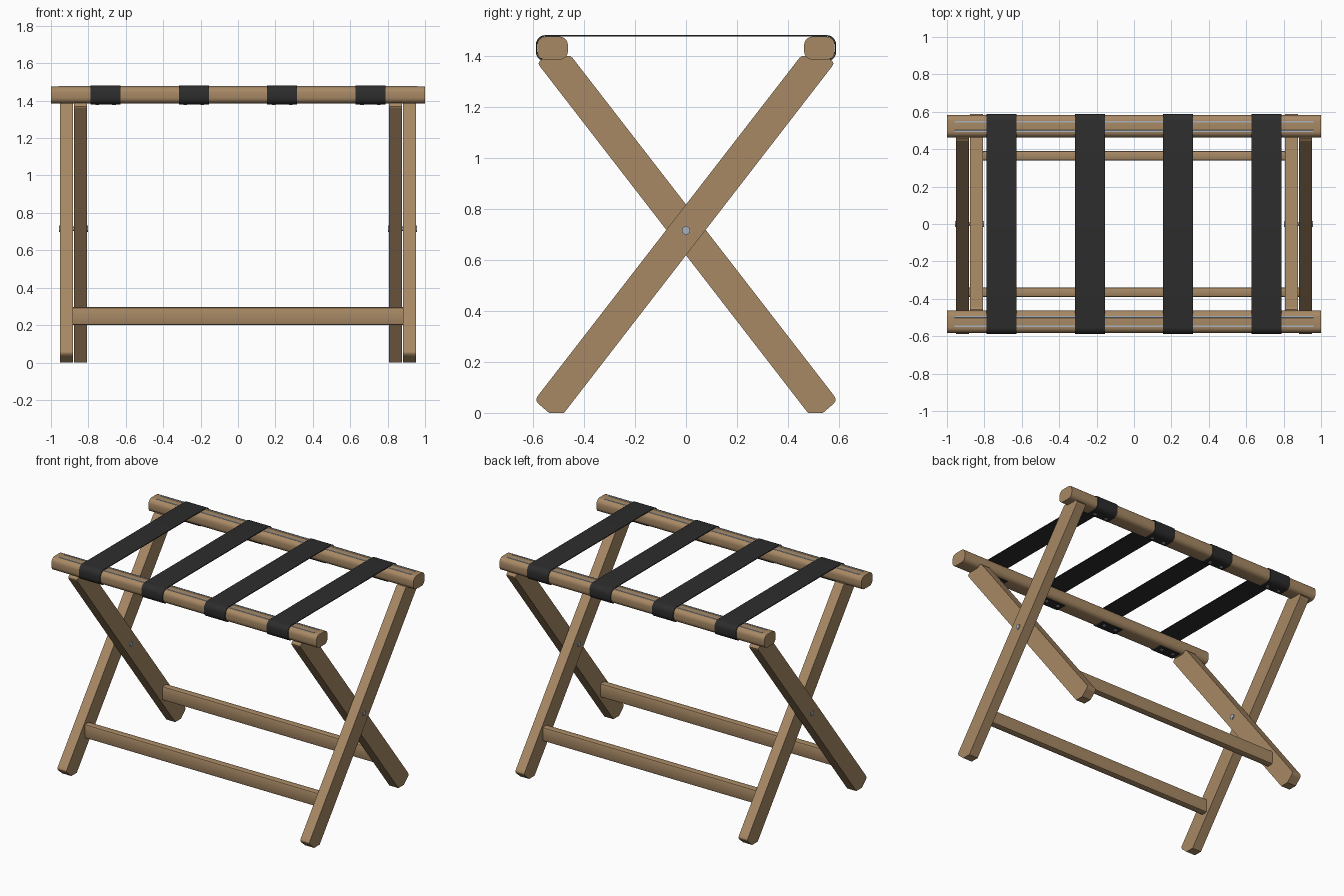
import bpy, bmesh, math

if "Cube" in bpy.data.objects:
    bpy.data.objects.remove(bpy.data.objects["Cube"])


def material(name, rgb):
    m = bpy.data.materials.new(name)
    m.diffuse_color = (*rgb, 1)
    m.use_nodes = True
    m.node_tree.nodes["Principled BSDF"].inputs["Base Color"].default_value = m.diffuse_color
    return m


WOOD = material("wood", (0.39, 0.25, 0.13))
WEBBING = material("black_webbing", (0.026, 0.026, 0.026))
METAL = material("grey_metal", (0.40, 0.45, 0.51))


def prism(name, profile, x0, x1, mat, smooth=False):
    """Extrude a (y, z) outline along x."""
    bm = bmesh.new()
    a = [bm.verts.new((x0, y, z)) for y, z in profile]
    b = [bm.verts.new((x1, y, z)) for y, z in profile]
    n = len(profile)
    bm.faces.new(a)
    bm.faces.new(b)
    for i in range(n):
        j = (i + 1) % n
        bm.faces.new((a[i], a[j], b[j], b[i]))
    bmesh.ops.recalc_face_normals(bm, faces=bm.faces)
    me = bpy.data.meshes.new(name)
    bm.to_mesh(me)
    bm.free()
    me.materials.append(mat)
    ob = bpy.data.objects.new(name, me)
    bpy.context.collection.objects.link(ob)
    if smooth:
        bpy.ops.object.select_all(action='DESELECT')
        ob.select_set(True)
        bpy.context.view_layer.objects.active = ob
        bpy.ops.object.shade_smooth_by_angle(angle=math.radians(35))
    return ob


def arc(cy, cz, r, a0, a1, seg=5):
    angles = [math.radians(a0 + (a1 - a0) * i / seg) for i in range(seg + 1)]
    return [(cy + r * math.cos(a), cz + r * math.sin(a)) for a in angles]


def rounded_rect(cy, cz, w, h, r, seg=5):
    pts = []
    for k, (sy, sz) in enumerate([(1, 1), (-1, 1), (-1, -1), (1, -1)]):
        pts += arc(cy + sy * (w / 2 - r), cz + sz * (h / 2 - r), r, 90 * k, 90 * k + 90, seg)
    return pts


def flip(pts):
    return [(-y, z) for y, z in pts]


RAIL_Y, RAIL_Z, RAIL_W, RAIL_H, RAIL_R = 0.523, 1.43, 0.12, 0.09, 0.032
PIVOT_Z = 0.715
STRAPS = (-0.708, -0.236, 0.236, 0.708)

# Leg outline, leaning from bottom front to top back
LEG = [(-0.537, 0), (-0.478, 0), (0.574, 1.360), (0.578, 1.370), (0.572, 1.381),
       (0.555, 1.392), (0.53, 1.40), (0.456, 1.40), (0.445, 1.392),
       (-0.580, 0.068), (-0.587, 0.056), (-0.587, 0.048), (-0.580, 0.037)]

for side, s in (("left", -1), ("right", 1)):
    # Crossing legs
    prism(f"outer_leg_{side}", LEG, s * 0.882, s * 0.951, WOOD)
    prism(f"inner_leg_{side}", flip(LEG), s * 0.808, s * 0.876, WOOD)
    # Pivot bolt with hexagonal heads
    for part, x0, x1, r in (("shaft", 0.81, 0.95, 0.011),
                            ("outer_head", 0.950, 0.957, 0.018),
                            ("inner_head", 0.802, 0.809, 0.018)):
        prism(f"pivot_{part}_{side}", arc(0, PIVOT_Z, r, 30, 330, 5), s * x0, s * x1, METAL)

for end, s, reach in (("front", -1, 0.884), ("back", 1, 0.81)):
    # Top rail
    prism(f"top_rail_{end}", rounded_rect(s * RAIL_Y, RAIL_Z, RAIL_W, RAIL_H, RAIL_R),
          -1, 1, WOOD, True)
    # Low stretcher between the matching pair of legs
    prism(f"stretcher_{end}", rounded_rect(s * 0.365, 0.248, 0.05, 0.095, 0.01, 2),
          -reach, reach, WOOD, True)
    # Thin inlay strips along the rail top
    for i, y in enumerate((0.497, 0.547)):
        prism(f"rail_inlay_{end}_{i}", rounded_rect(s * y, 1.475, 0.010, 0.005, 0.001, 1),
              -0.96, 0.96, METAL)
    # Screws fixing the strap ends under the rail
    for i, x in enumerate(STRAPS):
        for j, dx in enumerate((-0.045, 0.045)):
            bpy.ops.mesh.primitive_cylinder_add(vertices=10, radius=0.010, depth=0.005,
                                                location=(x + dx, s * 0.518, 1.379))
            ob = bpy.context.object
            ob.name = f"strap_screw_{end}_{i}_{j}"
            ob.data.materials.append(METAL)


def strap_path(t):
    """Path over both rails, offset t from the wood, from one underside to the other."""
    cy = RAIL_Y + RAIL_W / 2 - RAIL_R
    dz = RAIL_H / 2 - RAIL_R
    half = [(0.490, RAIL_Z - RAIL_H / 2 - t)]
    half += arc(cy, RAIL_Z - dz, RAIL_R + t, -90, 0)
    half += arc(cy, RAIL_Z + dz, RAIL_R + t, 0, 90)
    return half + flip(half)[::-1]


# Webbing straps
for i, x in enumerate(STRAPS):
    prism(f"strap_{i}", strap_path(0.006) + strap_path(0.0005)[::-1],
          x - 0.08, x + 0.08, WEBBING, True)
